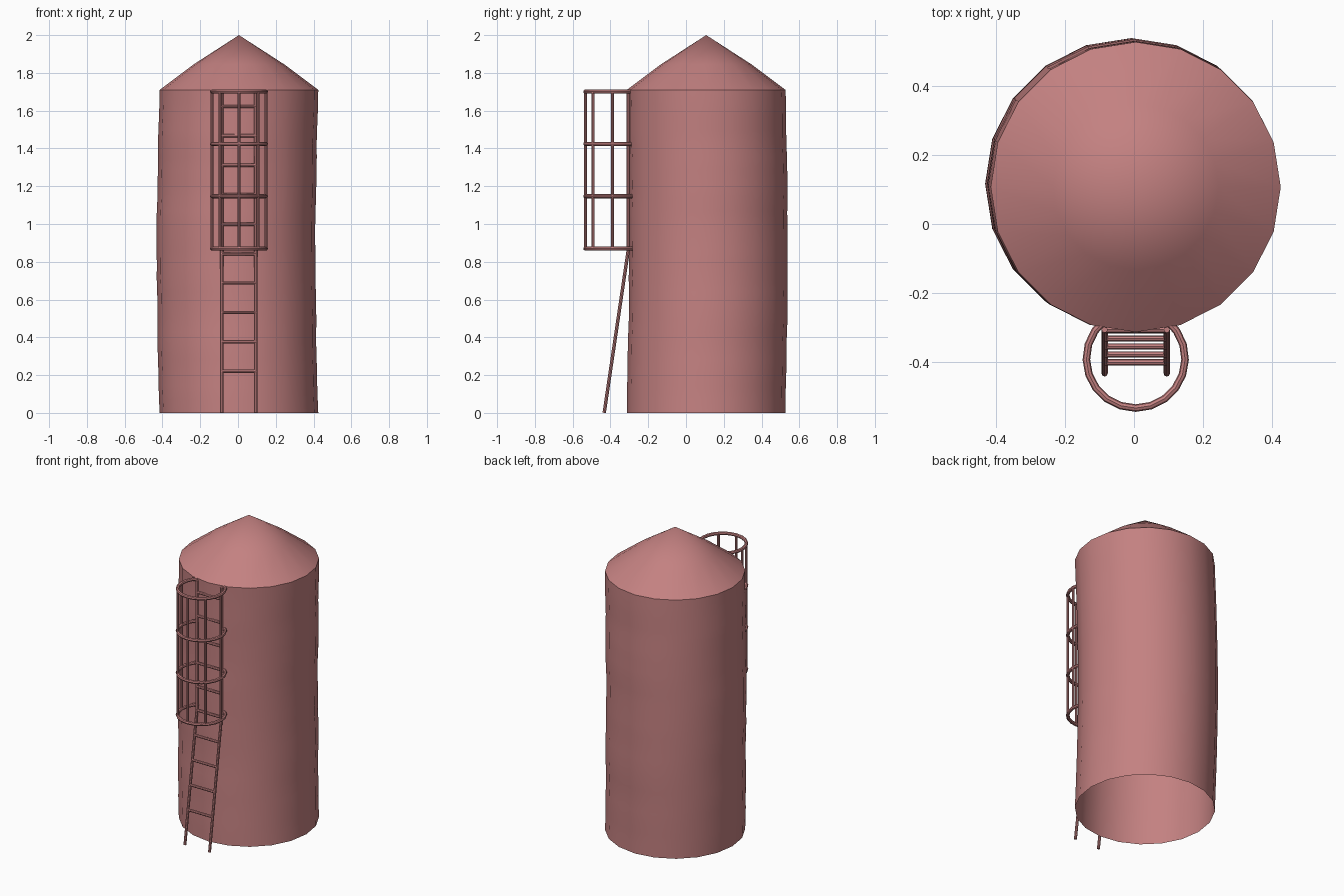
import bpy, bmesh, math, random
from mathutils import Vector

if "Cube" in bpy.data.objects:
    bpy.data.objects.remove(bpy.data.objects["Cube"])

random.seed(4)
CX, CY, R = 0.005, 0.11, 0.42      # tank axis and radius
EAVE = 1.71                        # height of the wall
SIDES = 20

mat = bpy.data.materials.new("dusty_red")
mat.diffuse_color = (0.55, 0.22, 0.22, 1)
mat.use_nodes = True
mat.node_tree.nodes["Principled BSDF"].inputs["Base Color"].default_value = mat.diffuse_color


def finish(obj, angle=40):
    obj.data.materials.clear()
    obj.data.materials.append(mat)
    bpy.ops.object.select_all(action='DESELECT')
    obj.select_set(True)
    bpy.context.view_layer.objects.active = obj
    bpy.ops.object.shade_smooth_by_angle(angle=math.radians(angle))


def lathe(name, rings):
    """Open skin through rings of (x, y, z, radius); radius 0 makes a tip."""
    bm = bmesh.new()
    prev = None
    for x, y, z, r in rings:
        if r == 0:
            cur = [bm.verts.new((x, y, z))]
        else:
            cur = [bm.verts.new((x + r * math.cos(math.tau * i / SIDES),
                                 y + r * math.sin(math.tau * i / SIDES), z))
                   for i in range(SIDES)]
        if prev:
            for i in range(SIDES):
                j = (i + 1) % SIDES
                if len(cur) == 1:
                    bm.faces.new((prev[i], prev[j], cur[0]))
                else:
                    bm.faces.new((prev[i], prev[j], cur[j], cur[i]))
        prev = cur
    me = bpy.data.meshes.new(name)
    bm.to_mesh(me)
    bm.free()
    obj = bpy.data.objects.new(name, me)
    bpy.context.collection.objects.link(obj)
    finish(obj)


def tube(name, points, radius):
    """Round bar along a path, turned into a mesh."""
    cu = bpy.data.curves.new(name, 'CURVE')
    cu.dimensions = '3D'
    cu.bevel_depth = radius
    cu.bevel_resolution = 2
    cu.use_fill_caps = True
    sp = cu.splines.new('POLY')
    sp.points.add(len(points) - 1)
    for p, co in zip(sp.points, points):
        p.co = (*co, 1)
    obj = bpy.data.objects.new(name, cu)
    bpy.context.collection.objects.link(obj)
    bpy.ops.object.select_all(action='DESELECT')
    obj.select_set(True)
    bpy.context.view_layer.objects.active = obj
    bpy.ops.object.convert(target='MESH')
    finish(bpy.context.view_layer.objects.active)


# Tank wall: slightly warped, open at the bottom
wall = []
N = 24
for k in range(N + 1):
    t = k / N
    bend = math.sin(math.pi * t)
    shake = 0.002 * random.uniform(-1, 1) if 0 < k < N else 0
    wall.append((CX - 0.015 * bend + shake, CY - 0.003 + 0.011 * bend + shake,
                 EAVE * t, R))
lathe("tank_wall", wall)

# Slightly bulged conical roof
AY = CY - 0.003
lathe("roof", [(CX, AY, EAVE, R), (CX, AY, 1.845, 0.24), (CX, AY, 2.0, 0)])

# Ladder: leaning lower half, upright upper half
FOOT, KNEE, TOP = Vector((0, -0.433, 0)), Vector((0, -0.306, 0.86)), Vector((0, -0.306, 1.70))
for side, s in (("left", -1), ("right", 1)):
    off = Vector((CX + s * 0.09, 0, 0))
    tube(f"ladder_rail_{side}", [FOOT + off, KNEE + off, TOP + off], 0.009)
for i in range(10):
    z = 0.22 + i * 0.1558
    y = FOOT.y + (KNEE.y - FOOT.y) * min(z / KNEE.z, 1)
    tube(f"ladder_rung_{i + 1}", [(CX - 0.09, y, z), (CX + 0.09, y, z)], 0.009)

# Safety cage: hoops running into the wall, joined by upright bars
HY, HR = -0.39, 0.143
for i in range(4):
    z = 0.87 + i * 0.277
    pts = []
    for k in range(17):
        a = math.radians(-232 + 284 * k / 16)
        pts.append((CX + HR * math.cos(a), HY + HR * math.sin(a), z))
    tube(f"cage_hoop_{i + 1}", pts, 0.011)
for i in range(5):
    a = math.radians(180 + 45 * i)
    x, y = CX + HR * math.cos(a), HY + HR * math.sin(a)
    tube(f"cage_bar_{i + 1}", [(x, y, 0.87), (x, y, 1.70)], 0.008)
